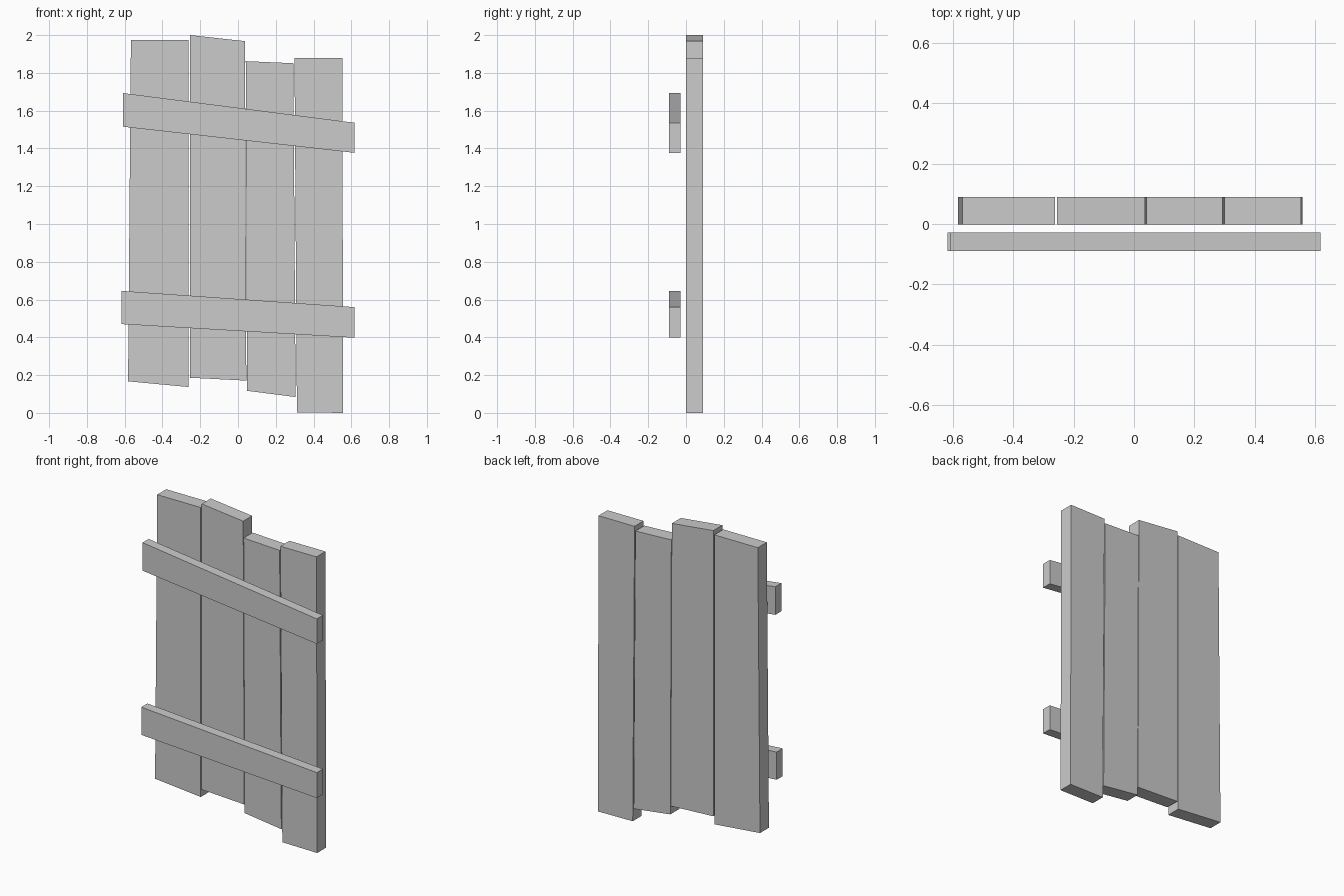
import bpy

if "Cube" in bpy.data.objects:
    bpy.data.objects.remove(bpy.data.objects["Cube"])

PLANK_Y = (-0.001, 0.089)
RAIL_Y = (-0.089, -0.028)


def board(name, outline, y_range):
    """Extrude a four-cornered front outline (x, z) through a depth range."""
    n = len(outline)
    verts = [(x, y, z) for y in y_range for x, z in outline]
    faces = [tuple(range(n)), tuple(reversed(range(n, 2 * n)))]
    faces += [(i, i + n, (i + 1) % n + n, (i + 1) % n) for i in range(n)]
    mesh = bpy.data.meshes.new(name)
    mesh.from_pydata(verts, [], faces)
    obj = bpy.data.objects.new(name, mesh)
    bpy.context.collection.objects.link(obj)
    return obj


# Corners run bottom left, bottom right, top right, top left
# Upright planks with uneven ends
planks = [
    [(-0.582, 0.167), (-0.261, 0.137), (-0.261, 1.975), (-0.567, 1.975)],
    [(-0.254, 0.186), (0.044, 0.171), (0.037, 1.968), (-0.254, 2.0)],
    [(0.048, 0.117), (0.305, 0.084), (0.293, 1.851), (0.041, 1.862)],
    [(0.312, 0.003), (0.557, 0.0), (0.552, 1.879), (0.299, 1.879)],
]
for i, outline in enumerate(planks):
    board(f"plank_{i + 1}", outline, PLANK_Y)

# Slanted, tapering cross rails standing in front of the planks
board("lower_rail", [(-0.617, 0.47), (0.616, 0.398), (0.616, 0.56), (-0.617, 0.646)], RAIL_Y)
board("upper_rail", [(-0.608, 1.515), (0.616, 1.377), (0.616, 1.536), (-0.608, 1.693)], RAIL_Y)
